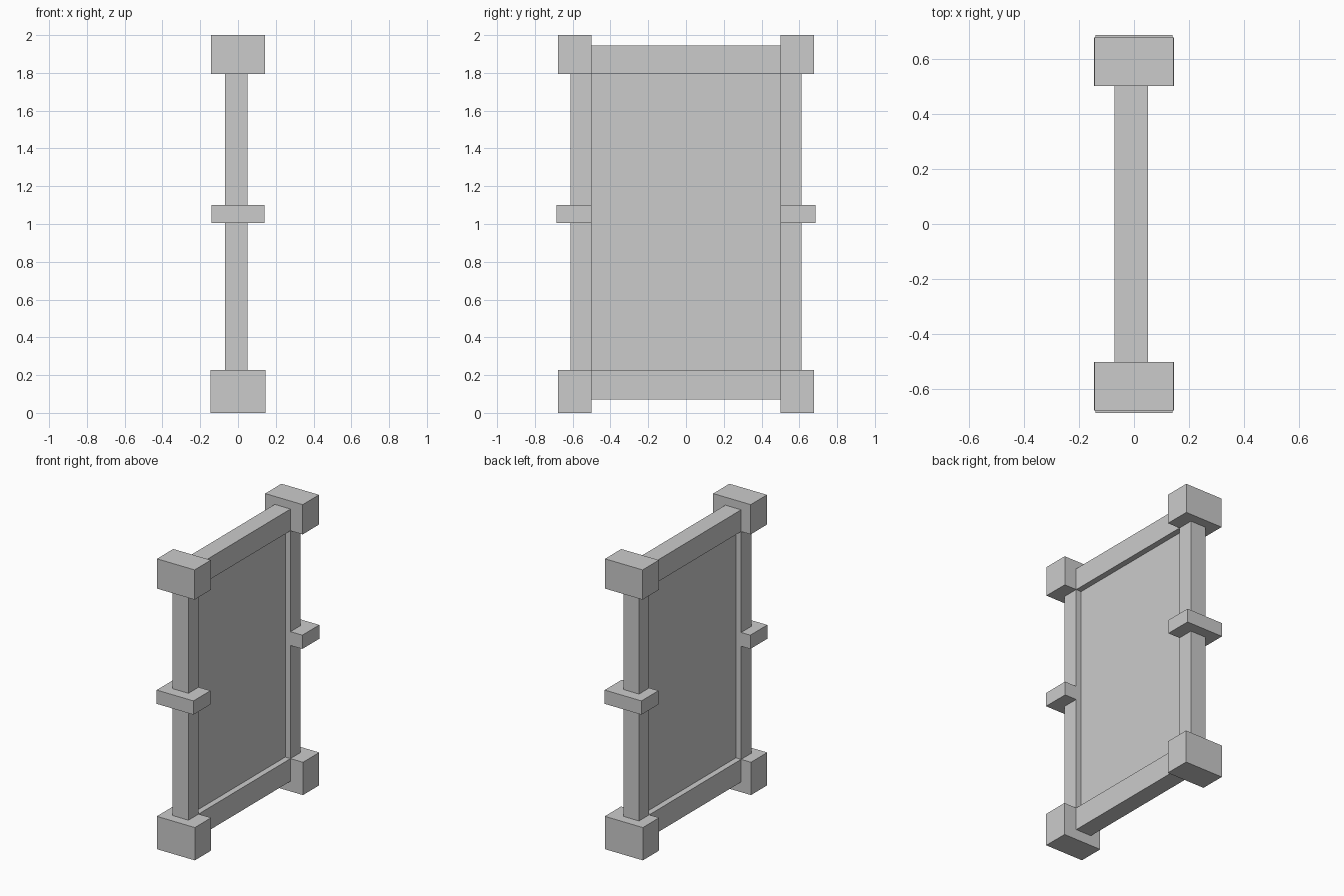
import bpy
import bmesh
from mathutils import Vector

if "Cube" in bpy.data.objects:
    bpy.data.objects.remove(bpy.data.objects["Cube"])


def box(name, lo, hi):
    """Axis-aligned box between two opposite corners."""
    lo, hi = Vector(lo), Vector(hi)
    bm = bmesh.new()
    bmesh.ops.create_cube(bm, size=1)
    bmesh.ops.scale(bm, vec=hi - lo, verts=bm.verts)
    bmesh.ops.translate(bm, vec=(lo + hi) / 2, verts=bm.verts)
    mesh = bpy.data.meshes.new(name)
    bm.to_mesh(mesh)
    bm.free()
    obj = bpy.data.objects.new(name, mesh)
    bpy.context.collection.objects.link(obj)
    return obj


INNER = 0.50            # inner edge of both posts
X0, X1 = -0.07, 0.05    # frame thickness

# Posts with foot, band and cap blocks: half width x, outer y, bottom z, top z
BLOCKS = {
    "foot_block": (0.145, 0.677, 0.0, 0.226),
    "middle_band": (0.14, 0.685, 1.005, 1.10),
    "cap_block": (0.143, 0.677, 1.795, 2.0),
}
for side, s in (("front", -1), ("back", 1)):
    def side_box(name, x0, x1, outer, z0, z1):
        y0, y1 = sorted((s * INNER, s * outer))
        box(f"{side}_{name}", (x0, y0, z0), (x1, y1, z1))

    side_box("post", X0, X1, 0.611, 0.226, 1.795)
    for name, (hx, outer, z0, z1) in BLOCKS.items():
        side_box(name, -hx, hx, outer, z0, z1)

# Rails joining the posts
box("bottom_rail", (X0, -INNER, 0.07), (X1, INNER, 0.226))
box("top_rail", (X0, -INNER, 1.795), (X1, INNER, 1.945))

# Thin panel recessed on both faces
box("panel", (-0.03, -INNER, 0.226), (0.01, INNER, 1.795))
